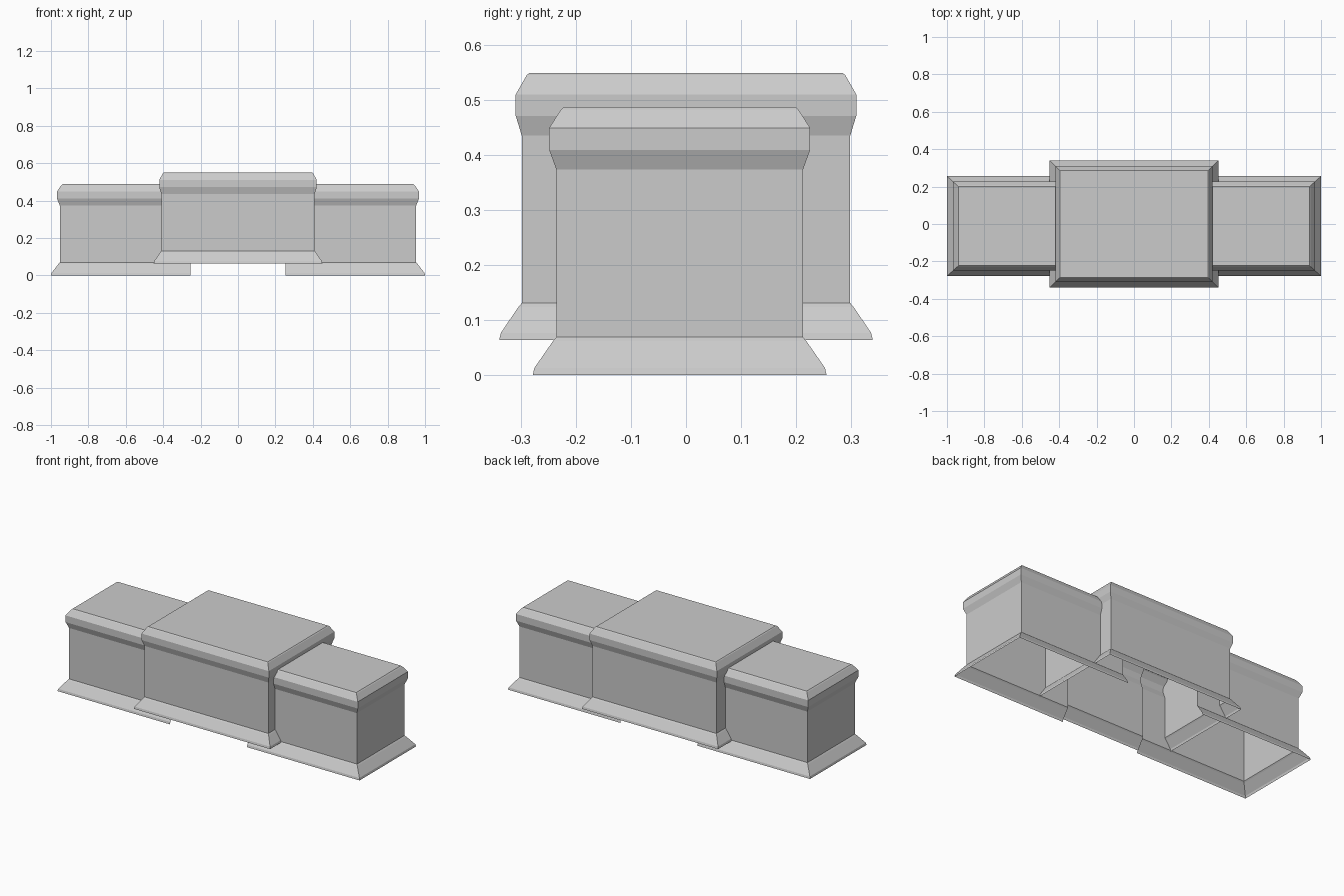
import bpy, bmesh

cube = bpy.data.objects.get("Cube")
if cube:
    bpy.data.objects.remove(cube, do_unlink=True)

stone = bpy.data.materials.new("light grey stone")
stone.use_nodes = True
GREY = (0.6, 0.6, 0.6, 1)
stone.diffuse_color = GREY
stone.node_tree.nodes["Principled BSDF"].inputs["Base Color"].default_value = GREY


def moulded_shell(name, corners, profile, closed):
    """Sweep a wall profile (outward offset, height) round a plan and cap the top.
    Each corner is x, y and the directions in which the offset moves it."""
    bm = bmesh.new()
    rings = [[bm.verts.new((x + sx * off, y + sy * off, z)) for x, y, sx, sy in corners]
             for off, z in profile]
    n = len(corners)
    for low, high in zip(rings, rings[1:]):
        for i in range(n if closed else n - 1):
            j = (i + 1) % n
            bm.faces.new((low[i], low[j], high[j], high[i]))
    bm.faces.new(rings[-1])
    mesh = bpy.data.meshes.new(name)
    bm.to_mesh(mesh)
    bm.free()
    mesh.materials.append(stone)
    obj = bpy.data.objects.new(name, mesh)
    bpy.context.collection.objects.link(obj)
    return obj


# Central block: four walls, flared skirt and cornice, open underneath
cx, cy = 0.41, 0.299
centre_plan = [(sx * cx, sy * cy, sx, sy)
               for sx, sy in ((-1, -1), (1, -1), (1, 1), (-1, 1))]
centre_profile = [(0.041, 0.064), (0.038, 0.077), (0.006, 0.124), (0, 0.131),
                  (0, 0.436), (0.011, 0.472), (0.011, 0.511),
                  (-0.009, 0.546), (-0.014, 0.55)]
moulded_shell("central_block", centre_plan, centre_profile, True)

# Side wings: lower three-sided shells, open at the inner end and underneath
inner, outer, front, back = 0.255, 0.953, -0.236, 0.213
wing_plan = [(inner, front, 0, -1), (outer, front, 1.1, -1),
             (outer, back, 1.1, 1), (inner, back, 0, 1)]
wing_profile = [(0.043, 0), (0.04, 0.013), (0.006, 0.062), (0, 0.069),
                (0, 0.374), (0.013, 0.41), (0.013, 0.45),
                (-0.008, 0.483), (-0.013, 0.488)]
wings = moulded_shell("side_wings", wing_plan, wing_profile, False)
mirror = wings.modifiers.new("mirror", "MIRROR")
mirror.use_mirror_merge = False
